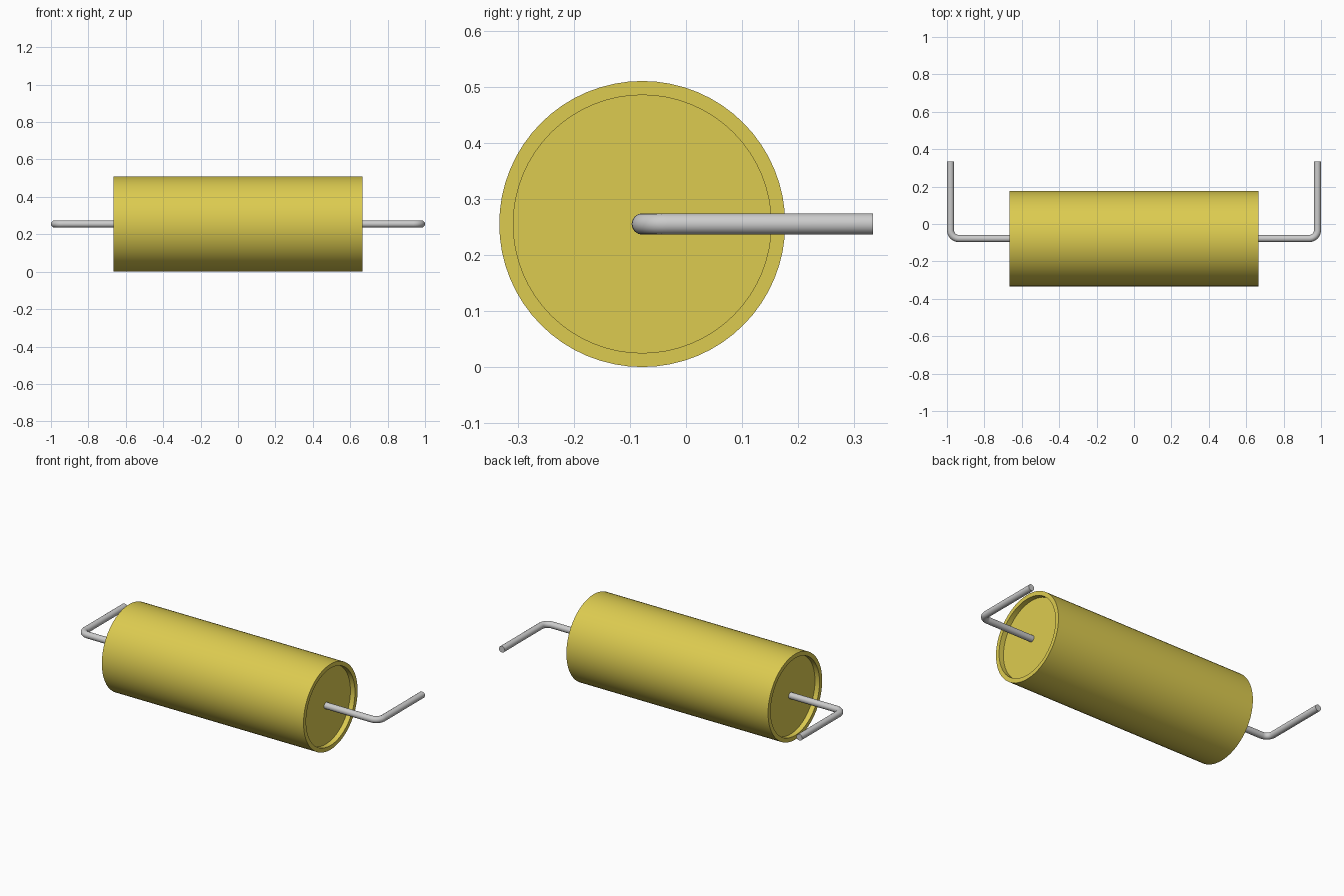
import bpy, bmesh, math
from mathutils import Vector

if "Cube" in bpy.data.objects:
    bpy.data.objects.remove(bpy.data.objects["Cube"])

CY, CZ = -0.078, 0.255      # body axis position
HALF, R = 0.665, 0.255      # body half length and radius
RIM, DEPTH = 0.23, 0.03     # end recess radius and depth
WIRE, BEND = 0.019, 0.045   # lead radius and bend radius

yellow = bpy.data.materials.new("yellow_casing")
yellow.diffuse_color = (0.72, 0.60, 0.08, 1)
yellow.use_nodes = True
yellow.node_tree.nodes["Principled BSDF"].inputs["Base Color"].default_value = yellow.diffuse_color


def finish(obj, angle):
    bpy.ops.object.select_all(action='DESELECT')
    obj.select_set(True)
    bpy.context.view_layer.objects.active = obj
    bpy.ops.object.shade_smooth_by_angle(angle=math.radians(angle))


def make_body():
    # half profile (x, radius) spun around the body axis
    half = [(HALF - DEPTH, 0), (HALF - DEPTH, RIM), (HALF, RIM), (HALF, R)]
    profile = half + [(-x, r) for x, r in reversed(half)]
    bm = bmesh.new()
    verts = [bm.verts.new((x, CY, CZ + r)) for x, r in profile]
    edges = [bm.edges.new(pair) for pair in zip(verts, verts[1:])]
    bmesh.ops.spin(bm, geom=verts + edges, cent=(0, CY, CZ), axis=(1, 0, 0),
                   angle=math.tau, steps=64, use_duplicate=False)
    bmesh.ops.remove_doubles(bm, verts=bm.verts, dist=1e-4)
    bmesh.ops.recalc_face_normals(bm, faces=bm.faces)
    mesh = bpy.data.meshes.new("body")
    bm.to_mesh(mesh)
    bm.free()
    mesh.materials.append(yellow)
    obj = bpy.data.objects.new("body", mesh)
    bpy.context.collection.objects.link(obj)
    finish(obj, 30)


def make_lead(name, side):
    # wire leaving the end cap, then bending towards the back
    xe = 1 - WIRE
    path = [(HALF - DEPTH - 0.02, CY)]
    for i in range(9):
        a = math.radians(-90 + 90 * i / 8)
        path.append((xe - BEND + BEND * math.cos(a), CY + BEND + BEND * math.sin(a)))
    path.append((xe, 0.333))
    curve = bpy.data.curves.new(name, 'CURVE')
    curve.dimensions = '3D'
    curve.bevel_depth = WIRE
    curve.bevel_resolution = 6
    curve.use_fill_caps = True
    spline = curve.splines.new('POLY')
    spline.points.add(len(path) - 1)
    for p, (x, y) in zip(spline.points, path):
        p.co = (side * x, y, CZ, 1)
    obj = bpy.data.objects.new(name, curve)
    bpy.context.collection.objects.link(obj)
    bpy.ops.object.select_all(action='DESELECT')
    obj.select_set(True)
    bpy.context.view_layer.objects.active = obj
    bpy.ops.object.convert(target='MESH')
    finish(bpy.context.view_layer.objects.active, 40)


make_body()
make_lead("right_lead", 1)
make_lead("left_lead", -1)
